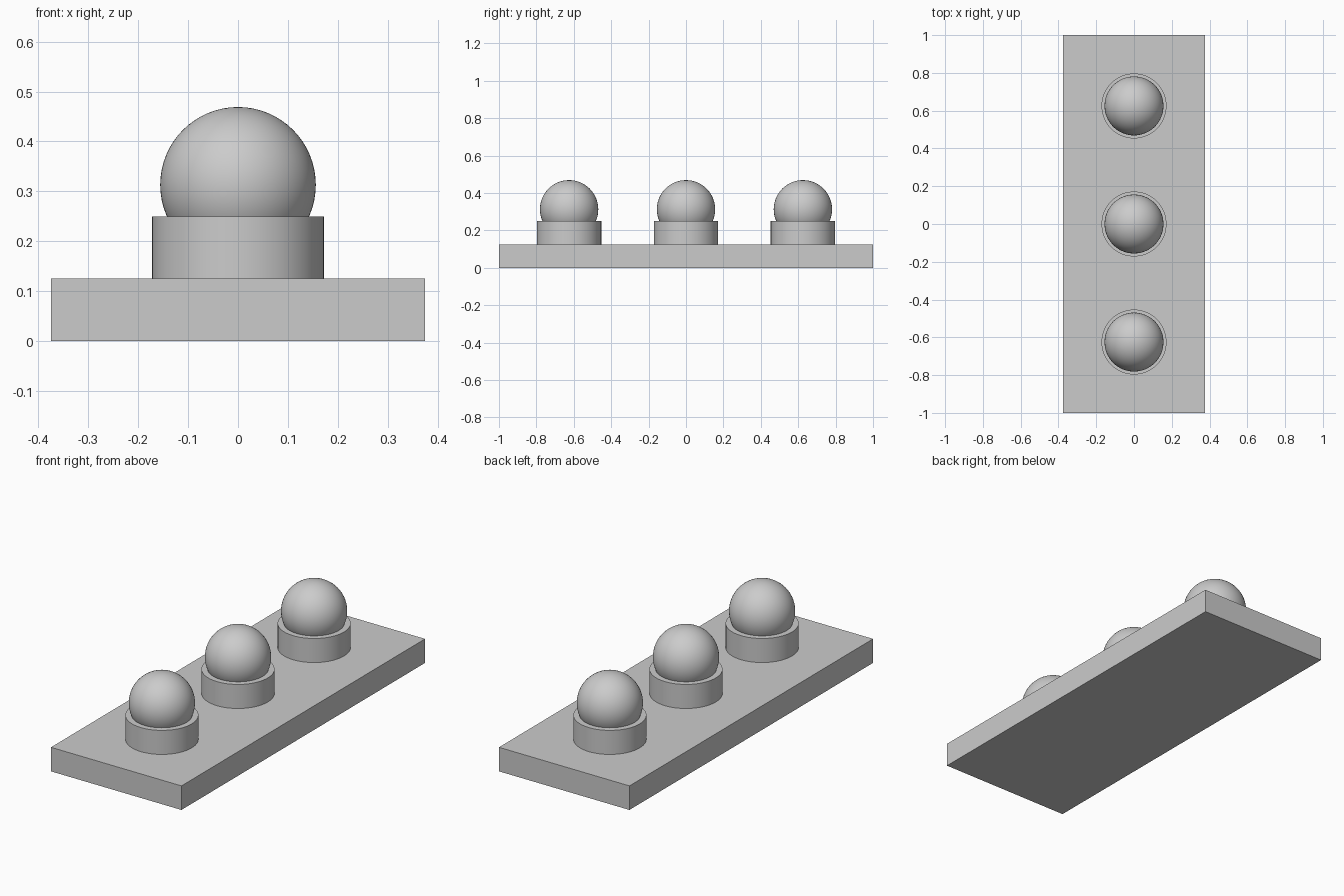
import bpy

cube = bpy.data.objects.get("Cube")
if cube:
    bpy.data.objects.remove(cube, do_unlink=True)

# Single plain grey material
grey = bpy.data.materials.new("plain grey")
grey.use_nodes = True
color = (0.6, 0.6, 0.6, 1)
grey.diffuse_color = color
bsdf = next(n for n in grey.node_tree.nodes if n.type == "BSDF_PRINCIPLED")
bsdf.inputs["Base Color"].default_value = color

BASE_TOP = 0.125
CUP_TOP = 0.25
CUP_RADIUS = 0.172
BALL_RADIUS = 0.156
BALL_HEIGHT = 0.313


def finish(name, smooth=False):
    obj = bpy.context.object
    obj.name = name
    obj.data.materials.append(grey)
    if smooth:
        bpy.ops.object.shade_smooth_by_angle()
    return obj


# Flat base slab
bpy.ops.mesh.primitive_cube_add(size=1, location=(0, 0, BASE_TOP / 2))
base = finish("base_plate")
base.scale = (0.75, 2, BASE_TOP)
bpy.ops.object.transform_apply(location=False, rotation=False, scale=True)

# Three round pedestals, each with a ball sunk into its top
for label, y in (("front", -0.625), ("middle", 0), ("back", 0.625)):
    bpy.ops.mesh.primitive_cylinder_add(
        vertices=64, radius=CUP_RADIUS, depth=CUP_TOP - BASE_TOP,
        location=(0, y, (BASE_TOP + CUP_TOP) / 2))
    finish(label + "_pedestal", smooth=True)
    bpy.ops.mesh.primitive_uv_sphere_add(
        segments=64, ring_count=32, radius=BALL_RADIUS,
        location=(0, y, BALL_HEIGHT))
    finish(label + "_ball", smooth=True)
